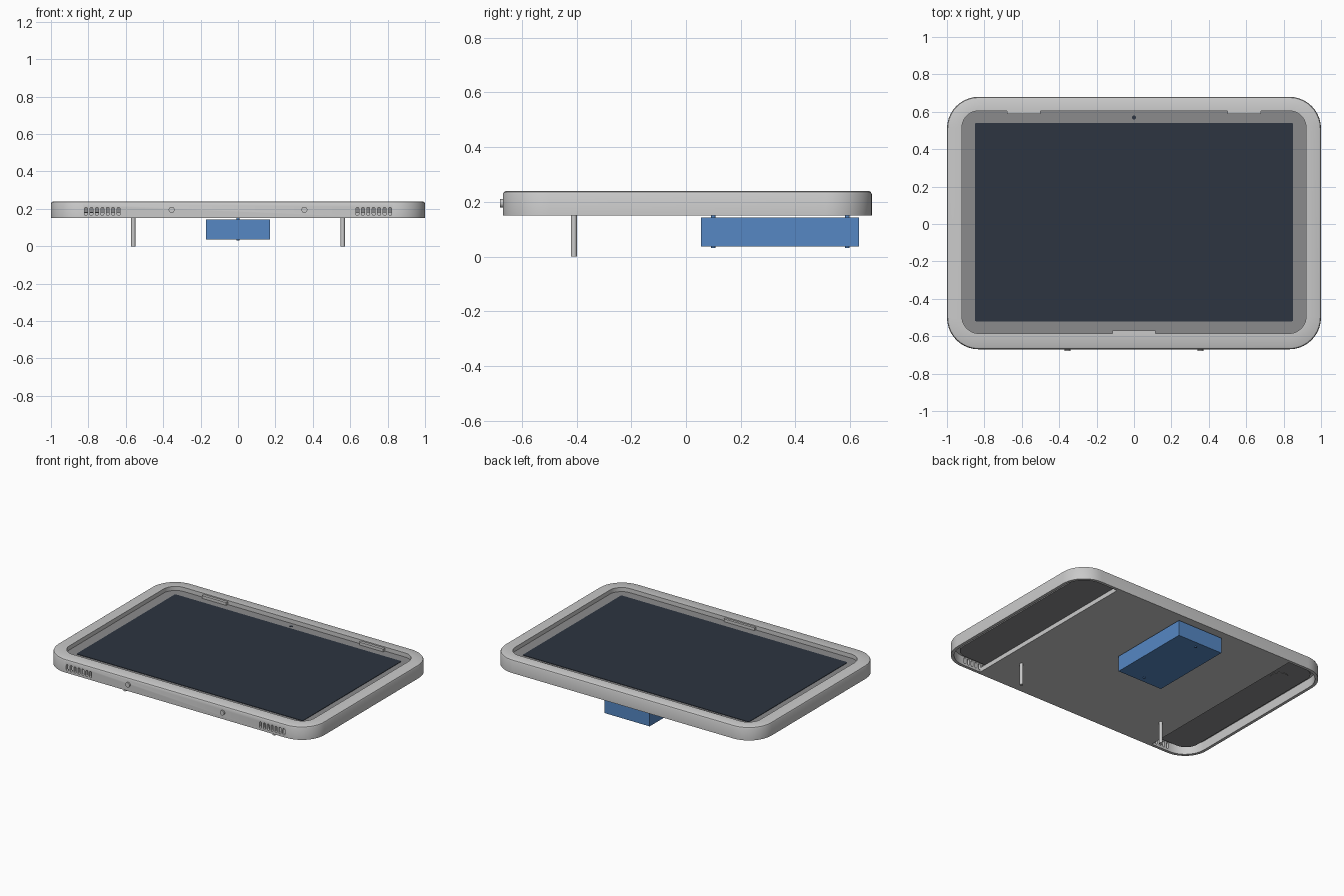
import bpy, math
from mathutils import Vector

if "Cube" in bpy.data.objects:
    bpy.data.objects.remove(bpy.data.objects["Cube"], do_unlink=True)


def material(name, rgb):
    m = bpy.data.materials.new(name)
    m.use_nodes = True
    m.diffuse_color = (*rgb, 1)
    m.node_tree.nodes["Principled BSDF"].inputs["Base Color"].default_value = (*rgb, 1)
    return m


LIGHT = material("light grey plastic", (0.59, 0.59, 0.59))
GREY = material("mid grey metal", (0.26, 0.26, 0.265))
SCREEN = material("dark screen glass", (0.026, 0.035, 0.052))
BLUE = material("blue plastic", (0.092, 0.245, 0.55))


def rounded(x0, x1, y0, y1, r, seg=10):
    """Counter-clockwise outline of a rounded rectangle."""
    pts = []
    corners = [(x1 - r, y1 - r), (x0 + r, y1 - r), (x0 + r, y0 + r), (x1 - r, y0 + r)]
    for q, (cx, cy) in enumerate(corners):
        for i in range(seg + 1):
            a = math.pi / 2 * (q + i / seg)
            pts.append((cx + r * math.cos(a), cy + r * math.sin(a)))
    return pts


def geometry(rings, closed=False):
    """Skin equal rings; close into a tube loop or cap both ends."""
    n, k = len(rings[0]), len(rings)
    verts = [Vector(p) for ring in rings for p in ring]
    faces = []
    for a in range(k if closed else k - 1):
        b = (a + 1) % k
        for i in range(n):
            j = (i + 1) % n
            faces.append((a * n + i, a * n + j, b * n + j, b * n + i))
    if not closed:
        faces.append(tuple(reversed(range(n))))
        faces.append(tuple(range((k - 1) * n, k * n)))
    return verts, faces


def build(name, verts, faces, mat, smooth=True):
    me = bpy.data.meshes.new(name)
    me.from_pydata(verts, [], faces)
    me.materials.append(mat)
    ob = bpy.data.objects.new(name, me)
    bpy.context.collection.objects.link(ob)
    if smooth:
        shade(ob)
    return ob


def shade(ob):
    bpy.ops.object.select_all(action="DESELECT")
    ob.select_set(True)
    bpy.context.view_layer.objects.active = ob
    bpy.ops.object.shade_smooth_by_angle(angle=math.radians(35))


def slab(name, x0, x1, y0, y1, z0, z1, r, mat):
    outline = rounded(x0, x1, y0, y1, r)
    return build(name, *geometry([[(x, y, z) for x, y in outline] for z in (z0, z1)]), mat)


def box(name, x0, x1, y0, y1, z0, z1, mat):
    outline = [(x0, y0), (x1, y0), (x1, y1), (x0, y1)]
    rings = [[(x, y, z) for x, y in outline] for z in (z0, z1)]
    return build(name, *geometry(rings), mat, smooth=False)


def rod(name, start, end, r, mat):
    start, end = Vector(start), Vector(end)
    bpy.ops.mesh.primitive_cylinder_add(vertices=24, radius=r, depth=(end - start).length,
                                        location=(start + end) / 2)
    ob = bpy.context.object
    ob.name = name
    ob.rotation_euler = (end - start).to_track_quat("Z", "Y").to_euler()
    ob.data.materials.append(mat)
    shade(ob)
    return ob


# Bezel frame: a hollow shell with a soft top edge and an overhanging lip
def outer(inset, z):
    return [(x, y, z) for x, y in rounded(-1 + inset, 1 - inset, -0.67 + inset,
                                          0.68 - inset, 0.17 - inset)]


def opening(z):
    return [(x, y, z) for x, y in rounded(-0.92, 0.92, -0.585, 0.605, 0.09)]


profile = [outer(0, 0.15), outer(0, 0.228), outer(0.004, 0.236), outer(0.012, 0.24),
           opening(0.24), opening(0.212), outer(0.02, 0.212), outer(0.02, 0.15)]
frame = build("bezel_frame", *geometry(profile, closed=True), LIGHT, smooth=False)

# Ventilation slots cut through the front wall
cut_verts, cut_faces = [], []
for side in (-1, 1):
    for i in range(7):
        c = side * (0.638 + i * 0.0292)
        slot = rounded(c - 0.008, c + 0.008, 0.165, 0.208, 0.0079, 4)
        v, f = geometry([[(x, y, z) for x, z in slot] for y in (-0.64, -0.70)])
        cut_faces += [tuple(i + len(cut_verts) for i in face) for face in f]
        cut_verts += v
cutter = build("vent_cutter", cut_verts, cut_faces, LIGHT, smooth=False)
cutter.hide_render = True
cut = frame.modifiers.new("vents", "BOOLEAN")
cut.operation, cut.solver, cut.object = "DIFFERENCE", "EXACT", cutter
bpy.context.view_layer.objects.active = frame
bpy.ops.object.modifier_apply(modifier=cut.name)
bpy.data.objects.remove(cutter, do_unlink=True)
shade(frame)

# Retaining tabs on the opening
for side, label in ((-1, "right"), (1, "left")):
    x = side * 0.59
    box(f"{label}_top_tab", x - 0.09, x + 0.09, 0.587, 0.61, 0.213, 0.232, LIGHT)
box("bottom_tab", -0.115, 0.115, -0.59, -0.57, 0.213, 0.232, LIGHT)

# Tablet, its screen and cameras
slab("tablet_body", -0.94, 0.94, -0.605, 0.625, 0.18, 0.211, 0.09, GREY)
slab("tablet_screen", -0.85, 0.85, -0.52, 0.54, 0.21, 0.214, 0.006, SCREEN)
rod("front_camera", (0, 0.57, 0.209), (0, 0.57, 0.213), 0.011, SCREEN)
rod("rear_camera", (-0.79, 0.45, 0.177), (-0.79, 0.45, 0.182), 0.055, GREY)

# Rear plate across the middle
box("back_plate", -0.69, 0.69, -0.651, 0.661, 0.15, 0.18, LIGHT)

# Blue rear module and its screws
box("rear_module", -0.17, 0.17, 0.055, 0.633, 0.037, 0.143, BLUE)
for y in (0.1, 0.59):
    rod("module_screw", (0, y, 0.032), (0, y, 0.152), 0.008, BLUE)

# Support pegs and front buttons
for side, label in ((-1, "right"), (1, "left")):
    rod(f"{label}_support_peg", (side * 0.56, -0.41, 0), (side * 0.56, -0.41, 0.155), 0.011, LIGHT)
    rod(f"{label}_front_button", (side * 0.355, -0.66, 0.195),
        (side * 0.355, -0.68, 0.195), 0.016, LIGHT)
